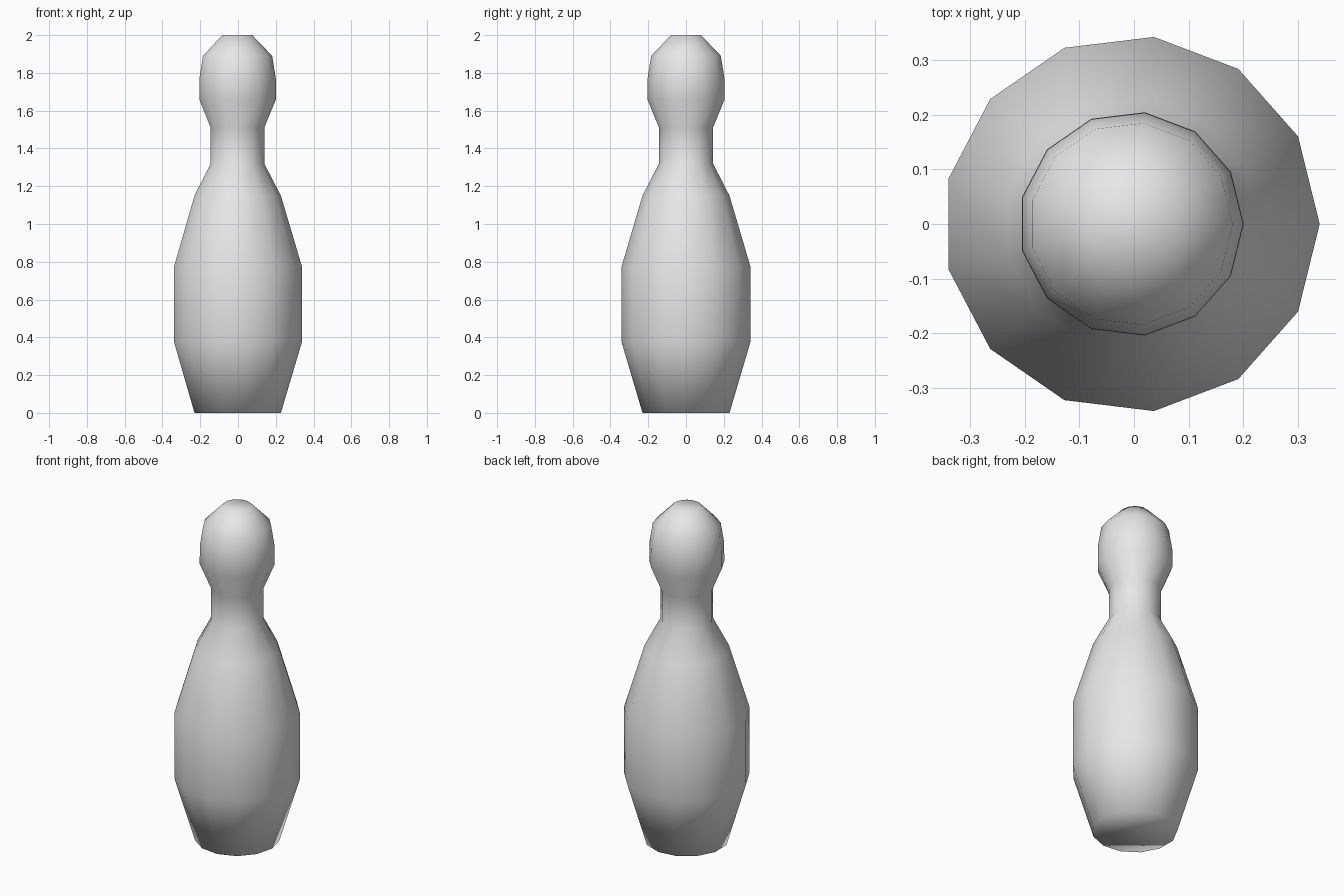
import bpy
import bmesh
from math import cos, sin, tau

cube = bpy.data.objects.get("Cube")
if cube:
    bpy.data.objects.remove(cube, do_unlink=True)

SIDES = 13
CENTRE_X = -0.005  # an odd number of sides is not symmetric in x

# Half outline of the pin, as (radius, height), from base to crown
PROFILE = [
    (0.232, 0.0), (0.345, 0.38), (0.345, 0.77), (0.232, 1.15), (0.144, 1.32),
    (0.144, 1.51), (0.206, 1.66), (0.205, 1.77), (0.186, 1.89), (0.08, 2.0),
]


def make_material(name, colour):
    mat = bpy.data.materials.new(name)
    mat.use_nodes = True
    mat.diffuse_color = colour
    for node in mat.node_tree.nodes:
        if node.type == 'BSDF_PRINCIPLED':
            node.inputs["Base Color"].default_value = colour
    return mat


def lathe(name, profile, sides, mat):
    """Turn a profile around z, closing it with a flat cap at each end."""
    bm = bmesh.new()
    rings = []
    for radius, height in profile:
        angles = [tau * i / sides for i in range(sides)]
        rings.append([bm.verts.new((CENTRE_X + radius * cos(a), radius * sin(a), height))
                      for a in angles])
    for low, high in zip(rings, rings[1:]):
        for i in range(sides):
            j = (i + 1) % sides
            bm.faces.new((low[i], low[j], high[j], high[i]))
    bm.faces.new(rings[0][::-1])
    bm.faces.new(rings[-1])
    for face in bm.faces:
        face.smooth = True
    mesh = bpy.data.meshes.new(name)
    bm.to_mesh(mesh)
    bm.free()
    mesh.materials.append(mat)
    obj = bpy.data.objects.new(name, mesh)
    bpy.context.collection.objects.link(obj)
    return obj


# Pin body, smooth all over including the base and crown
white = make_material("off_white", (0.8, 0.8, 0.8, 1.0))
lathe("bowling_pin", PROFILE, SIDES, white)
